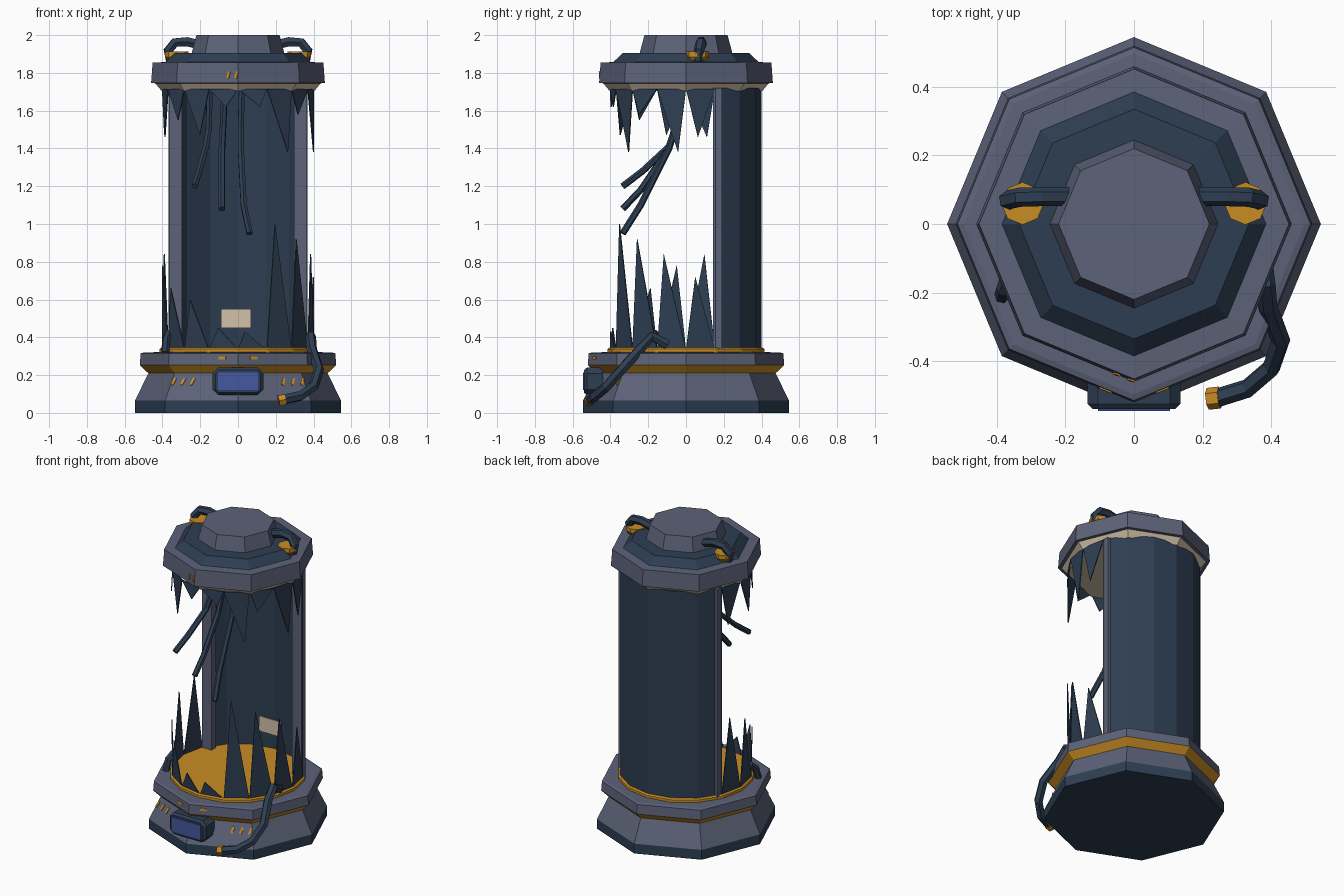
import bpy, bmesh
from math import sin, cos, radians, pi
from mathutils import Matrix, Vector

cube = bpy.data.objects.get("Cube")
if cube:
    bpy.data.objects.remove(cube, do_unlink=True)


def material(name, rgb):
    m = bpy.data.materials.new(name)
    m.use_nodes = True
    m.diffuse_color = (*rgb, 1)
    m.node_tree.nodes["Principled BSDF"].inputs["Base Color"].default_value = (*rgb, 1)
    return m


GREY = material("slate grey", (.107, .122, .188))
NAVY = material("dark navy", (.027, .048, .085))
GOLD = material("amber gold", (.578, .262, .017))
BEIGE = material("pale beige", (.645, .533, .392))
BLUE = material("screen blue", (.058, .098, .352))


def finish(name, bm, mats):
    bmesh.ops.recalc_face_normals(bm, faces=bm.faces)
    me = bpy.data.meshes.new(name)
    bm.to_mesh(me)
    bm.free()
    for m in mats:
        me.materials.append(m)
    ob = bpy.data.objects.new(name, me)
    bpy.context.collection.objects.link(ob)
    return ob


def loft(name, rings, bands):
    """Join closed rings of points; bands holds one material per gap."""
    bm = bmesh.new()
    mats = list(dict.fromkeys(bands))
    loops = [[bm.verts.new(p) for p in ring] for ring in rings]
    n = len(loops[0])
    for a, b, m in zip(loops, loops[1:], bands):
        for i in range(n):
            j = (i + 1) % n
            bm.faces.new((a[i], a[j], b[j], b[i])).material_index = mats.index(m)
    bm.faces.new(loops[0]).material_index = mats.index(bands[0])
    bm.faces.new(loops[-1]).material_index = mats.index(bands[-1])
    return finish(name, bm, mats)


def turned(name, profile, bands, sides=8, at=(0, 0)):
    rings = [[(at[0] + r * cos(2 * pi * i / sides), at[1] + r * sin(2 * pi * i / sides), z)
              for i in range(sides)] for r, z in profile]
    return loft(name, rings, bands)


def box(name, at, size, mat, rot=Matrix()):
    bm = bmesh.new()
    bmesh.ops.create_cube(bm, size=1, matrix=Matrix.Translation(at) @ rot @ Matrix.Diagonal((*size, 1)))
    return finish(name, bm, [mat])


def hose(name, points, radius, mat=NAVY):
    cu = bpy.data.curves.new(name, "CURVE")
    cu.dimensions = "3D"
    cu.bevel_depth = radius
    cu.bevel_resolution = 1
    cu.use_fill_caps = True
    sp = cu.splines.new("POLY")
    sp.points.add(len(points) - 1)
    for p, co in zip(sp.points, points):
        p.co = (*co, 1)
    sp.use_smooth = False
    cu.materials.append(mat)
    ob = bpy.data.objects.new(name, cu)
    bpy.context.collection.objects.link(ob)
    bpy.ops.object.select_all(action="DESELECT")
    ob.select_set(True)
    bpy.context.view_layer.objects.active = ob
    bpy.ops.object.convert(target="MESH")


def on_ring(deg, r, z):
    """Point at an angle from the front, turning towards +x."""
    return (r * sin(radians(deg)), -r * cos(radians(deg)), z)


def solidify(ob, thickness):
    mod = ob.modifiers.new("thickness", "SOLIDIFY")
    mod.thickness = thickness
    mod.offset = 0


# Stepped octagonal base and cap
turned("base", [(.545, 0), (.545, .065), (.475, .21), (.52, .253), (.515, .315), (.497, .32), (.40, .322)],
       [NAVY, GREY, GOLD, GREY, GREY, GREY])
turned("tank_floor", [(.415, .315), (.415, .338), (.405, .345)], [GOLD, GOLD], 16)
turned("cap", [(.405, 1.705), (.438, 1.745), (.46, 1.746), (.452, 1.855), (.385, 1.857),
               (.335, 1.905), (.245, 1.906), (.22, 2)],
       [BEIGE, GREY, GREY, GREY, NAVY, NAVY, GREY])

# Surviving rear wall of the tank
STEP = 22.5
bm = bmesh.new()
cols = [[bm.verts.new(on_ring(112.5 + STEP * i, .391, z)) for z in (.335, 1.72)] for i in range(7)]
for a, b in zip(cols, cols[1:]):
    bm.faces.new((a[0], b[0], b[1], a[1]))
solidify(finish("rear_wall", bm, [NAVY]), .018)


# Broken front wall: one jagged shard per panel, given as tip angle and height
def shards(name, base_z, tips):
    bm = bmesh.new()
    for i, (deg, z) in enumerate(tips):
        start = -112.5 + STEP * i
        bm.faces.new([bm.verts.new(on_ring(*p)) for p in
                      ((start, .4, base_z), (start + STEP, .4, base_z), (deg, .402, z))])
    solidify(finish(name, bm, [NAVY]), .006)


shards("lower_shards", .335, [(-104, .84), (-83, .78), (-62, .66), (-39, .6), (-15, .45),
                              (5, .43), (29, 1), (50, .92), (73, .84), (97, .72)])
shards("upper_shards", 1.715, [(-106, 1.46), (-75, 1.47), (-52, 1.55), (-30, 1.47), (-9, 1.62),
                               (17, 1.62), (41, 1.38), (52, 1.58), (84, 1.38), (99, 1.46)])

# Posts at the wall ends, cap hoses and their cups
for side, s in (("left", 1), ("right", -1)):
    box(side + "_post", (s * .331, .167, 1.025), (.07, .046, 1.39), GREY)
    hose(side + "_cap_hose", [(s * x, y, z) for x, y, z in
                              ((.19, .08, 1.945), (.27, .08, 1.965), (.335, .078, 1.96),
                               (.368, .07, 1.92), (.355, .065, 1.865))], .028)
    turned(side + "_hose_cup", [(.042, 1.86), (.062, 1.885), (.062, 1.912)], [GOLD, GOLD], 8, (s * .325, .06))

# Loose cables hanging from the cap
hose("cable_a", [(-.15, -.05, 1.72), (-.155, -.06, 1.5), (-.17, -.09, 1.41), (-.205, -.23, 1.28),
                 (-.23, -.335, 1.2)], .018)
hose("cable_b", [(-.07, -.05, 1.72), (-.08, -.06, 1.5), (-.085, -.09, 1.4), (-.085, -.24, 1.18),
                 (-.085, -.335, 1.08)], .018)
hose("cable_c", [(.02, -.05, 1.72), (.015, -.06, 1.5), (.015, -.09, 1.4), (.03, -.24, 1.1),
                 (.062, -.335, .95)], .018)

# Outer hose with its fitting, and a broken stub on the other side
hose("side_hose", [(.375, -.1, .36), (.385, -.18, .405), (.39, -.24, .34), (.428, -.34, .23),
                   (.40, -.42, .14), (.33, -.48, .09), (.24, -.508, .07)], .028)
hose("side_hose_fitting", [(.25, -.506, .072), (.215, -.51, .064)], .032, GOLD)
hose("side_stub", [(-.385, -.21, .32), (-.38, -.19, .39), (-.365, -.15, .425)], .022)


# Control screen with chamfered housing
def chamfered(w, h, c, y, z):
    corners = [(-w + c, -h), (w - c, -h), (w, -h + c), (w, h - c),
               (w - c, h), (-w + c, h), (-w, h - c), (-w, -h + c)]
    return [(u, y, z + v) for u, v in corners]


loft("screen_housing", [chamfered(.135, .072, .03, -.44, .167), chamfered(.135, .072, .03, -.525, .167),
                        chamfered(.12, .06, .02, -.54, .167)], [NAVY, NAVY])
box("screen", (0, -.541, .167), (.21, .008, .094), BLUE)

# Label on the inside of the rear wall
box("label", (-.01, .355, .5), (.16, .009, .1), BEIGE)


# Small gold markings lying on the two front faces
def marking(name, x, z, r, tilt, size, lean=0):
    s = 1 if x > 0 else -1
    rot = (Matrix.Rotation(radians(22.5 * s), 4, "Z") @ Matrix.Rotation(-radians(tilt), 4, "X")
           @ Matrix.Rotation(radians(lean), 4, "Y"))
    box(name, Vector((x, -r + abs(x) * .414, z)), (size[0], .009, size[1]), GOLD, rot)


for s in (-1, 1):
    for i in range(3):
        marking("base_vent", s * (.24 + .05 * i), .165, .497, 24, (.014, .042), 20)
    marking("tier_mark", s * .083, .29, .517, 4, (.04, .016))
for x in (-.05, -.008):
    marking("cap_mark", x, 1.79, .458, 4, (.013, .036), 15)
